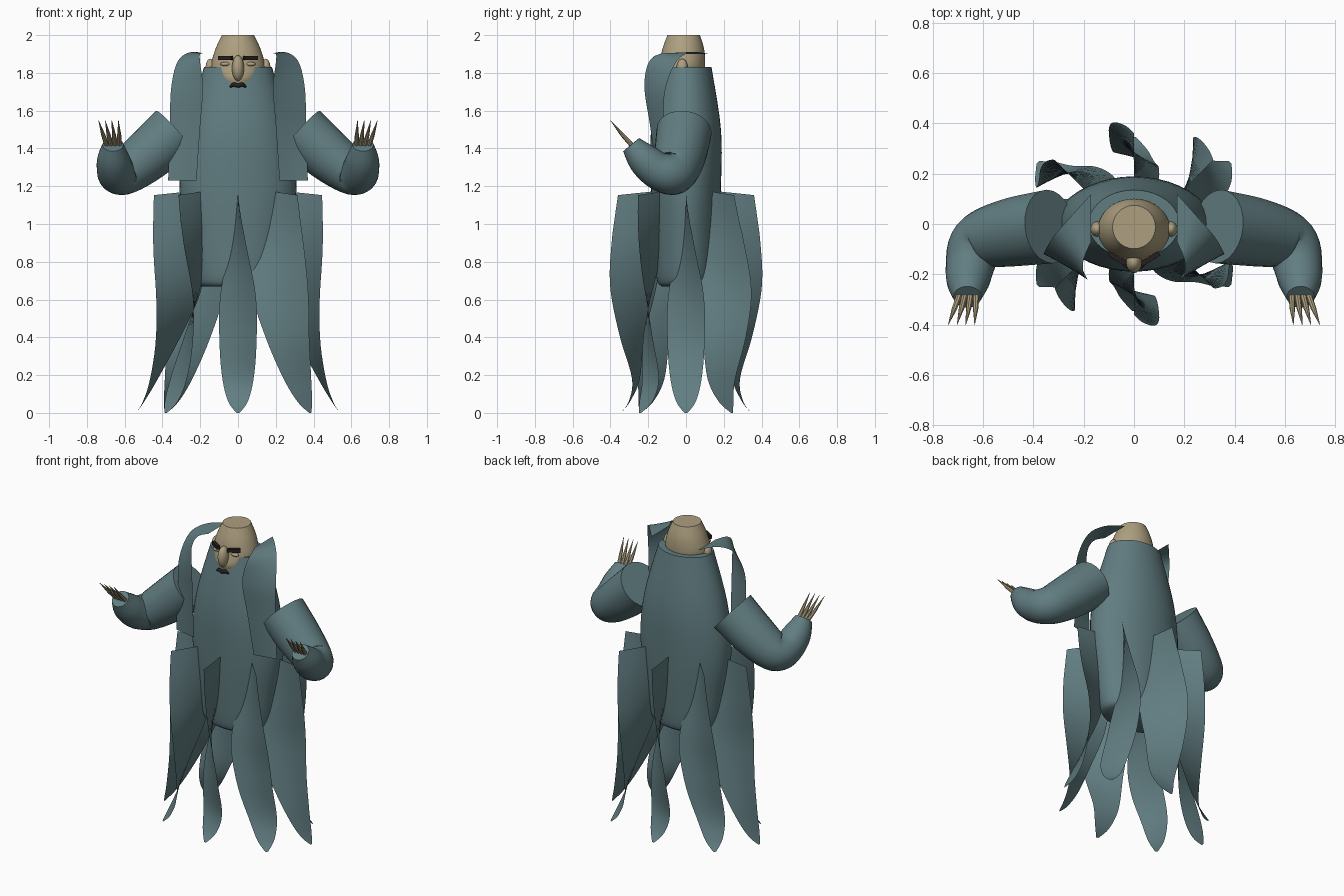
import bpy, bmesh, math
from mathutils import Vector, Matrix

if "Cube" in bpy.data.objects:
    bpy.data.objects.remove(bpy.data.objects["Cube"])


def material(name, rgb):
    m = bpy.data.materials.new(name)
    m.diffuse_color = (*rgb, 1)
    m.use_nodes = True
    m.node_tree.nodes["Principled BSDF"].inputs["Base Color"].default_value = m.diffuse_color
    return m


TEAL = material("dusty teal cloth", (0.12, 0.205, 0.22))
SKIN = material("sallow skin", (0.42, 0.35, 0.215))
DARK = material("dark hair", (0.018, 0.014, 0.014))


def finish(name, bm, mat, angle=40, normals=True):
    if normals:
        bmesh.ops.recalc_face_normals(bm, faces=bm.faces)
    me = bpy.data.meshes.new(name)
    bm.to_mesh(me)
    bm.free()
    me.materials.append(mat)
    ob = bpy.data.objects.new(name, me)
    bpy.context.collection.objects.link(ob)
    bpy.ops.object.select_all(action='DESELECT')
    ob.select_set(True)
    bpy.context.view_layer.objects.active = ob
    bpy.ops.object.shade_smooth_by_angle(angle=math.radians(angle))
    return ob


def smooth_rows(rows, steps):
    """Catmull-Rom interpolation through rows of numbers."""
    out = []
    n = len(rows)
    for i in range(n - 1):
        a, b, c, d = (rows[max(0, min(n - 1, k))] for k in (i - 1, i, i + 1, i + 2))
        for s in range(steps):
            t = s / steps
            out.append([0.5 * (2 * q + (r - p) * t + (2 * p - 5 * q + 4 * r - w) * t * t
                        + (3 * q - p - 3 * r + w) * t ** 3) for p, q, r, w in zip(a, b, c, d)])
    return out + [list(rows[-1])]


def loft(name, rings, mat, closed=True, angle=40):
    """Skin a list of point rings; closed rings are capped."""
    bm = bmesh.new()
    vs = [[bm.verts.new(p) for p in r] for r in rings]
    n = len(vs[0])
    for a, b in zip(vs, vs[1:]):
        for i in range(n if closed else n - 1):
            j = (i + 1) % n
            bm.faces.new((a[i], a[j], b[j], b[i]))
    if closed:
        bm.faces.new(vs[0][::-1])
        bm.faces.new(vs[-1])
    return finish(name, bm, mat, angle)


def barrel(name, rows, mat, n=40):
    """Rows of z, x radius, y radius, y centre."""
    rings = [[(rx * math.cos(2 * math.pi * i / n), cy + ry * math.sin(2 * math.pi * i / n), z)
              for i in range(n)] for z, rx, ry, cy in smooth_rows(rows, 5)]
    return loft(name, rings, mat)


def tube(name, rows, mat, n=24, steps=4):
    """Rows of x, y, z, radius along a path."""
    pts = smooth_rows(rows, steps)
    rings = []
    for k, p in enumerate(pts):
        a, b = pts[max(0, k - 1)], pts[min(len(pts) - 1, k + 1)]
        d = (Vector(b[:3]) - Vector(a[:3])).normalized()
        u = d.cross(Vector((1, 0.9, 0.9)) if abs(d.x) < 0.5 else Vector((0, 1, 0))).normalized()
        if k and u.dot(last) < 0:
            u = -u
        # carry the frame along the path so the tube does not twist
        if k:
            u = (last - d * last.dot(d)).normalized()
        last, v = u, d.cross(u)
        rings.append([Vector(p[:3]) + p[3] * (u * math.cos(2 * math.pi * i / n)
                      + v * math.sin(2 * math.pi * i / n)) for i in range(n)])
    return loft(name, rings, mat)


def ellipsoid(name, loc, size, mat):
    bm = bmesh.new()
    bmesh.ops.create_uvsphere(bm, u_segments=20, v_segments=12, radius=1,
                              matrix=Matrix.Translation(loc) @ Matrix.Diagonal((*size, 1)))
    return finish(name, bm, mat)


# robe body
barrel("robe_body", [(0.67, 0.20, 0.13, 0), (0.71, 0.235, 0.155, 0), (0.9, 0.27, 0.17, 0),
                     (1.2, 0.31, 0.185, 0), (1.5, 0.275, 0.185, 0), (1.83, 0.18, 0.135, 0)], TEAL)

# head, flat on top
barrel("head", [(1.72, 0.085, 0.095, -0.045), (1.77, 0.115, 0.12, -0.038), (1.83, 0.143, 0.122, -0.022),
                (1.92, 0.122, 0.112, -0.015), (2.0, 0.085, 0.086, -0.012)], SKIN)
ellipsoid("nose", (0, -0.152, 1.825), (0.032, 0.043, 0.068), SKIN)

# moustache-like mouth
tube("mouth", [(-0.042, -0.158, 1.725, 0.005), (-0.022, -0.168, 1.738, 0.011), (0, -0.172, 1.733, 0.011),
               (0.022, -0.168, 1.738, 0.011), (0.042, -0.158, 1.725, 0.005)], DARK, 10)

# hanging scarf: pairs of inner and outer edge points
SCARF = [(0.17, -0.07, 1.90, 0.17, 0.12, 1.90), (0.20, -0.14, 1.90, 0.25, 0.03, 1.91),
         (0.20, -0.20, 1.85, 0.32, -0.05, 1.86), (0.185, -0.22, 1.72, 0.355, -0.11, 1.71),
         (0.20, -0.19, 1.52, 0.36, -0.12, 1.50), (0.22, -0.15, 1.23, 0.37, -0.12, 1.23)]

for side, s in (("right", 1), ("left", -1)):
    # bent sleeve ending in a narrow cuff
    tube("sleeve_" + side, [(s * x, y, z, r) for x, y, z, r in (
        (0.335, -0.01, 1.49, 0.147), (0.47, -0.03, 1.37, 0.138), (0.58, -0.055, 1.285, 0.122),
        (0.63, -0.09, 1.265, 0.11), (0.65, -0.16, 1.29, 0.098), (0.66, -0.23, 1.35, 0.085),
        (0.662, -0.29, 1.42, 0.055))], TEAL)
    # four long claws
    for i in range(4):
        tube(f"claw_{side}_{i}", [(s * (0.627 + 0.022 * i), -0.28, 1.41, 0.013),
                                  (s * (0.629 + 0.028 * i), -0.335, 1.47, 0.011),
                                  (s * (0.633 + 0.035 * i), -0.40, 1.548, 0.001)], SKIN, 8, 1)
    ellipsoid("ear_" + side, (s * 0.147, -0.02, 1.825), (0.025, 0.03, 0.05), SKIN)
    ellipsoid("eye_" + side, (s * 0.068, -0.128, 1.847), (0.026, 0.014, 0.011), SKIN)
    # brow
    bm = bmesh.new()
    bmesh.ops.create_cube(bm, size=1, matrix=Matrix.Translation((s * 0.066, -0.137, 1.878))
                          @ Matrix.Rotation(s * 0.55, 4, 'Z') @ Matrix.Diagonal((0.08, 0.02, 0.022, 1)))
    finish("brow_" + side, bm, DARK)
    # scarf ribbon
    loft("scarf_" + side, [[(s * (a + (d - a) * t), b + (e - b) * t, c + (f - c) * t)
                            for t in (0, 0.25, 0.5, 0.75, 1)]
                           for a, b, c, d, e, f in smooth_rows(SCARF, 5)], TEAL, False, 80)

# eight twisting robe strips: z, centre x radius, centre y radius, half width, twist in degrees
STRIP = smooth_rows([(1.165, 0.33, 0.245, 0.115, 0), (0.9, 0.315, 0.26, 0.14, 17),
                     (0.65, 0.315, 0.28, 0.15, 37), (0.4, 0.37, 0.285, 0.118, 57),
                     (0.18, 0.445, 0.265, 0.085, 76), (0.06, 0.50, 0.30, 0.052, 86),
                     (0.0, 0.54, 0.345, 0.008, 90)], 5)
for k in range(8):
    a = k * math.pi / 4
    rows = []
    for z, cx, cy, w, tw in STRIP:
        d = a + math.radians(tw)
        rows.append([(cx * math.cos(a) + w * t * math.cos(d), cy * math.sin(a) + w * t * math.sin(d),
                      max(0, z - 0.012 * t * (z > 1))) for t in (-1, -0.5, 0, 0.5, 1)])
    loft(f"robe_strip_{k}", rows, TEAL, False, 80)
